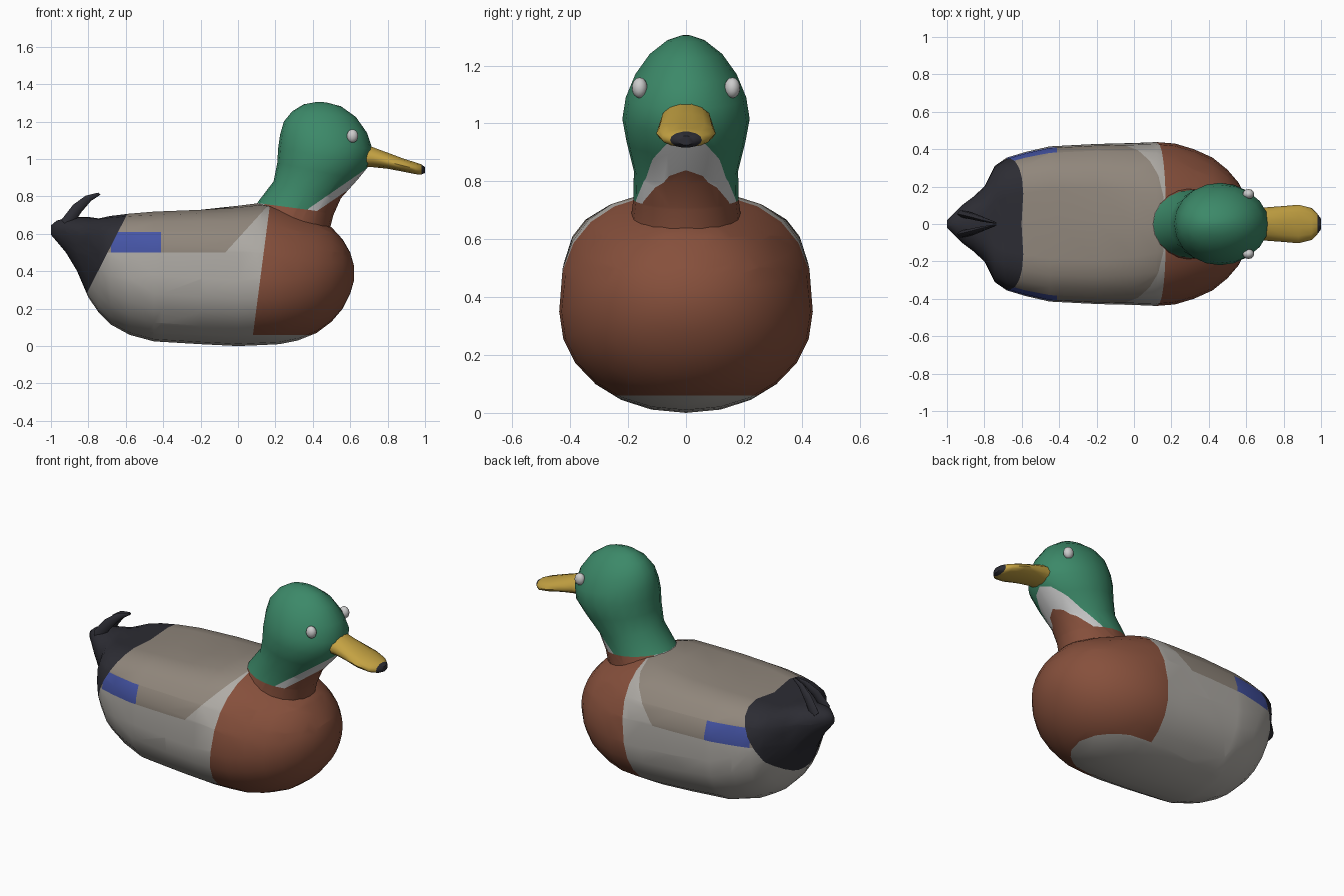
import bpy, bmesh, math
from mathutils import Vector

if "Cube" in bpy.data.objects:
    bpy.data.objects.remove(bpy.data.objects["Cube"])


def material(name, rgb):
    m = bpy.data.materials.new(name)
    m.diffuse_color = (*rgb, 1)
    m.use_nodes = True
    m.node_tree.nodes["Principled BSDF"].inputs["Base Color"].default_value = m.diffuse_color
    return m


MATS = {
    "grey": material("light_grey", (.43, .41, .38)),
    "taupe": material("taupe", (.28, .24, .20)),
    "brown": material("brown", (.24, .08, .045)),
    "green": material("green", (.045, .25, .14)),
    "black": material("black", (.025, .025, .033)),
    "blue": material("blue", (.06, .09, .38)),
    "yellow": material("yellow", (.55, .36, .055)),
    "white": material("white", (.55, .55, .53)),
}
KEYS = list(MATS)


def spow(v, e):
    return math.copysign(abs(v) ** e, v)


def above(p, a, b):
    """True if p lies above the xz line a-b (a left of b)."""
    return (b[0] - a[0]) * (p.z - a[1]) - (b[1] - a[1]) * (p.x - a[0]) > 0


def loft(name, rings, colour, cuts=()):
    """Skin rings of points, cut along xz lines, colour faces by centre."""
    bm = bmesh.new()
    loops = [[bm.verts.new(p) for p in r] for r in rings]
    n = len(loops[0])
    for a, b in zip(loops, loops[1:]):
        for i in range(n):
            bm.faces.new((a[i], a[(i + 1) % n], b[(i + 1) % n], b[i]))
    bm.faces.new(loops[0])
    bm.faces.new(loops[-1])
    bmesh.ops.recalc_face_normals(bm, faces=bm.faces)
    for a, b in cuts:
        bmesh.ops.bisect_plane(bm, geom=bm.verts[:] + bm.edges[:] + bm.faces[:],
                               plane_co=(a[0], 0, a[1]),
                               plane_no=Vector((a[1] - b[1], 0, b[0] - a[0])).normalized())
    for f in bm.faces:
        f.material_index = KEYS.index(colour(f.calc_center_median()))
    return finish(name, bm)


def finish(name, bm):
    me = bpy.data.meshes.new(name)
    for k in KEYS:
        me.materials.append(MATS[k])
    bm.to_mesh(me)
    bm.free()
    ob = bpy.data.objects.new(name, me)
    bpy.context.collection.objects.link(ob)
    bpy.ops.object.select_all(action='DESELECT')
    ob.select_set(True)
    bpy.context.view_layer.objects.active = ob
    bpy.ops.object.shade_smooth_by_angle(angle=math.radians(50))
    return ob


def section(x, zb, zt, zm, w, top=2.0, low=2.1, n=24):
    """Vertical cross-section with separate upper and lower roundness."""
    pts = []
    for i in range(n):
        t = 2 * math.pi * i / n
        c, s = math.cos(t), math.sin(t)
        e = 2 / (top if s > 0 else low)
        y = w * spow(c, e)
        z = zm + (zt - zm if s > 0 else zm - zb) * spow(s, e)
        if s > 0 and -.78 < x < -.05:      # shallow dip between folded wings
            z -= .03 * math.exp(-(y / .13) ** 2)
        pts.append((x, y, z))
    return pts


# Body: x, bottom, top, widest height, half width, upper roundness
BODY = [
    (-1.0, .595, .645, .62, .02, 2), (-.97, .56, .67, .62, .05, 2),
    (-.92, .50, .685, .61, .10, 2), (-.86, .40, .69, .59, .145, 2),
    (-.80, .26, .69, .56, .20, 2.2), (-.745, .18, .70, .52, .31, 2.8),
    (-.68, .115, .71, .47, .355, 3), (-.58, .06, .72, .43, .385, 3.2),
    (-.45, .025, .73, .38, .415, 3.3), (-.2, .01, .74, .36, .428, 3.3),
    (0, 0, .75, .35, .433, 3), (.12, .005, .765, .35, .438, 2.6),
    (.22, .01, .75, .35, .43, 2.3), (.32, .03, .715, .36, .40, 2.1),
    (.42, .07, .68, .37, .355, 2), (.50, .13, .635, .38, .29, 2),
    (.56, .20, .57, .39, .22, 2), (.60, .28, .50, .39, .135, 2),
    (.62, .35, .43, .39, .05, 2),
]
TAIL = ((-.82, .26), (-.59, .71))
BREAST = ((.08, .06), (.17, .75))
WING_FRONT = ((-.05, .52), (.15, .74))
LEVEL = [((-1, z), (1, z)) for z in (.06, .50, .61)]
PATCH = [((-.41, 0), (-.411, 1)), ((-.63, .5), (-.67, .61))]


def body_colour(p):
    if above(p, *TAIL):
        return "black"
    if not above(p, *BREAST):
        return "brown" if p.z > .06 else "grey"
    if p.z < .5 or not above(p, *WING_FRONT):
        return "grey"
    if p.z < .61 and -.67 < p.x < -.41 and abs(p.y) > .2:
        return "blue"
    return "taupe"


loft("body", [section(*r) for r in BODY], body_colour,
     [TAIL, BREAST, WING_FRONT] + LEVEL + PATCH)

# Head and neck: back x,z, front x,z, half width of tilted rings
HEAD = [
    (.08, .73, .49, .62, .19), (.11, .775, .51, .70, .182),
    (.19, .88, .55, .79, .18), (.21, .98, .64, .89, .205),
    (.215, 1.06, .705, .97, .22), (.225, 1.13, .72, 1.05, .208),
    (.245, 1.20, .69, 1.14, .175), (.29, 1.255, .63, 1.225, .125),
    (.35, 1.292, .55, 1.282, .065), (.42, 1.305, .47, 1.303, .015),
]


def head_ring(bx, bz, fx, fz, w, n=20):
    out = []
    for i in range(n):
        t = 2 * math.pi * i / n
        k = .5 + .5 * math.cos(t)
        out.append((bx + (fx - bx) * k, w * math.sin(t), bz + (fz - bz) * k))
    return out


NAPE = ((.10, .765), (.40, .725))
CHIN = ((.37, .73), (.66, .93))
COLLAR = ((.42, .72), (.64, .87))


def head_colour(p):
    if above(p, *CHIN) and above(p, *NAPE):
        return "green"
    return "white" if above(p, *COLLAR) and p.z > .74 else "brown"


loft("head_and_neck", [head_ring(*r) for r in HEAD], head_colour,
     [NAPE, CHIN, COLLAR])

# Bill with dark nail at the tip
BILL = [
    (.64, .955, 1.09, 1.01, .085), (.72, .955, 1.065, 1.005, .09),
    (.80, .947, 1.035, .985, .096), (.88, .932, 1.005, .965, .103),
    (.95, .918, .982, .948, .085), (.98, .916, .972, .943, .055),
    (1.0, .925, .957, .94, .028),
]
loft("bill", [section(*r, top=2, low=2, n=14) for r in BILL],
     lambda p: "black" if p.x > .985 else "yellow")

# Eyes and the paired curled tail feathers
CURL = [(-.92, .65, .055, .035), (-.86, .735, .04, .03),
        (-.80, .79, .022, .02), (-.74, .815, .006, .008)]
for s, side in ((-1, "right"), (1, "left")):
    bm = bmesh.new()
    bmesh.ops.create_uvsphere(bm, u_segments=14, v_segments=8, radius=1)
    for v in bm.verts:
        v.co = (.612 + v.co.x * .031, s * .16 + v.co.y * .027, 1.123 + v.co.z * .036)
    for f in bm.faces:
        f.material_index = KEYS.index("white")
    finish("eye_" + side, bm)
    rings = []
    for x, z, y, r in CURL:
        rings.append([(x + r * math.cos(a) * .7, s * y + .6 * r * math.sin(a),
                       z - r * math.cos(a) * .7)
                      for a in (i * math.pi / 3 for i in range(6))])
    loft("tail_curl_" + side, rings, lambda p: "black")
